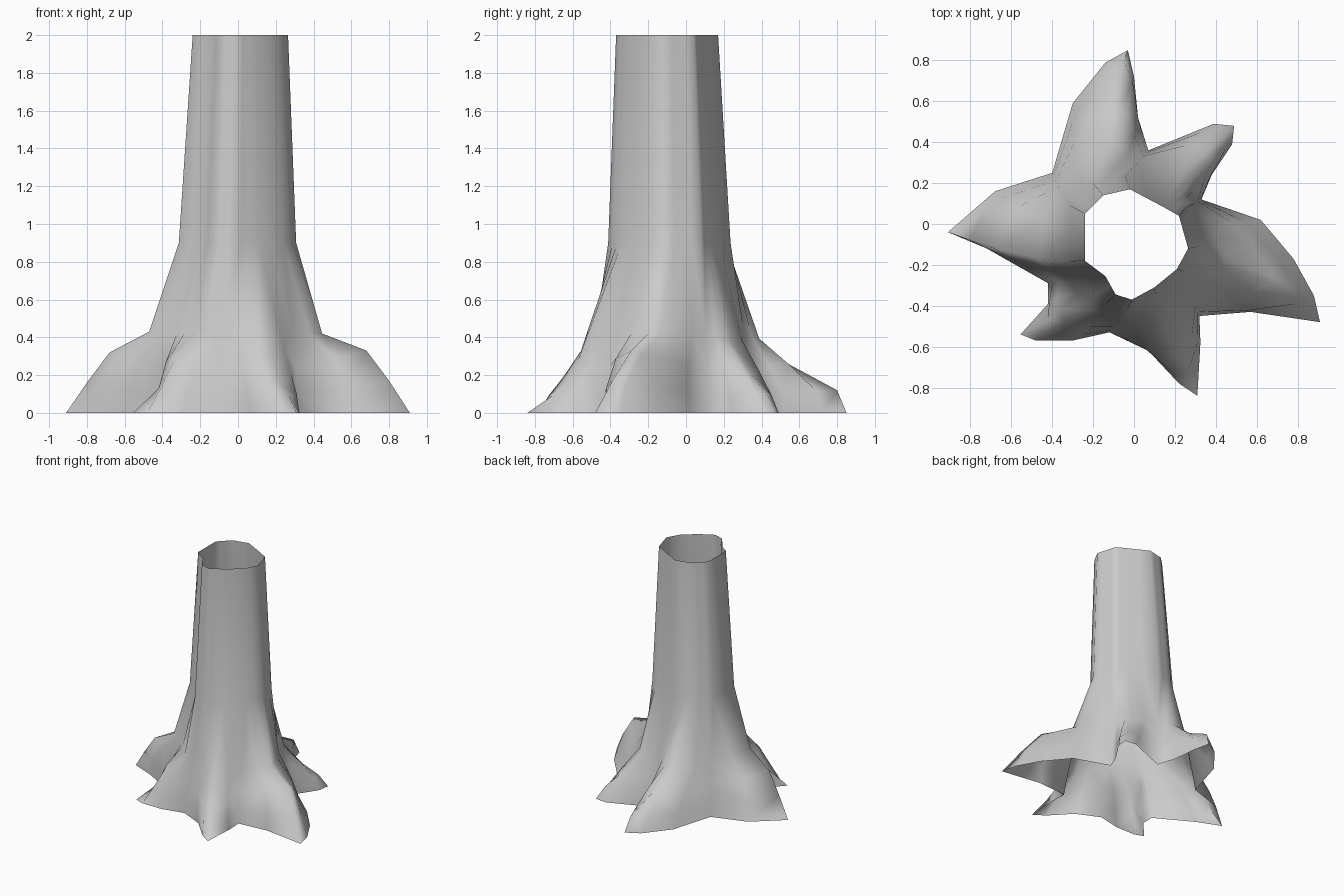
import bpy, bmesh, math
from mathutils import Vector

if "Cube" in bpy.data.objects:
    bpy.data.objects.remove(bpy.data.objects["Cube"])

TRUNK_TOP, NECK = 2.0, 0.9


def trunk_points(x, y):
    """Top rim point and the wider point below it where the roots begin."""
    return [Vector((x, y, TRUNK_TOP)),
            Vector((x * 1.23 - 0.018, y * 1.2 + 0.032, NECK))]


def ridge(rim, crest, tip):
    """Column running down the crest of a root to its tip."""
    return trunk_points(*rim) + [Vector(p) for p in crest] + [Vector((*tip, 0))]


def valley(rim, foot):
    """Column running down the hollow between two roots."""
    rim, neck = trunk_points(*rim)
    foot = Vector((*foot, 0))
    column = [rim, neck]
    for spread, height in ((0.58, 0.42), (0.77, 0.25), (0.91, 0.1)):
        p = neck.lerp(foot, spread)
        p.z = height
        column.append(p)
    return column + [foot]


def flank(a, b, t, foot):
    """Column on the side of a root, swelling out over its ground point."""
    column = [p.lerp(q, t) for p, q in zip(a, b)]
    for p, swell in zip(column[2:], (0.07, 0.3, 0.6, 1)):
        p.xy = p.xy.lerp(Vector(foot), swell)
    column[-1].z = 0
    return column


# Each pair: a column, then the ground points between it and the next column
flare = [
    # left root
    (ridge((0.265, -0.12), [(0.445, -0.2, 0.42), (0.68, -0.29, 0.33), (0.8, -0.39, 0.17)],
           (0.91, -0.48)), [(0.88, -0.35), (0.78, -0.17), (0.62, 0.02)]),
    (valley((0.22, 0.04), (0.33, 0.12)), [(0.38, 0.24), (0.48, 0.39)]),
    # back left root
    (ridge((0.15, 0.08), [(0.24, 0.25, 0.36), (0.35, 0.35, 0.2), (0.44, 0.43, 0.1)],
           (0.49, 0.48)), [(0.39, 0.49)]),
    (valley((-0.02, 0.17), (0.07, 0.36)), [(0.02, 0.52), (0, 0.72)]),
    # back root
    (ridge((-0.15, 0.14), [(-0.13, 0.39, 0.38), (-0.1, 0.54, 0.26), (-0.05, 0.8, 0.12)],
           (-0.03, 0.85)), [(-0.14, 0.79), (-0.3, 0.59)]),
    (valley((-0.24, 0.05), (-0.4, 0.25)), [(-0.68, 0.16)]),
    # right root
    (ridge((-0.24, -0.18), [(-0.47, -0.17, 0.43), (-0.68, -0.12, 0.32), (-0.8, -0.08, 0.16)],
           (-0.91, -0.04)), [(-0.72, -0.12)]),
    (valley((-0.14, -0.255), (-0.42, -0.29)), [(-0.42, -0.39)]),
    # front right root
    (ridge((-0.09, -0.345), [(-0.21, -0.38, 0.44), (-0.36, -0.42, 0.3), (-0.42, -0.47, 0.13)],
           (-0.555, -0.54)), [(-0.48, -0.57), (-0.3, -0.57)]),
    (valley((-0.01, -0.37), (-0.12, -0.53)), [(0.07, -0.62), (0.22, -0.78)]),
    # front root
    (ridge((0.1, -0.31), [(0.18, -0.57, 0.28), (0.23, -0.65, 0.15), (0.27, -0.71, 0.09)],
           (0.31, -0.84)), [(0.325, -0.58)]),
    (valley((0.21, -0.22), (0.32, -0.45)), [(0.57, -0.43)]),
]

# Fill in the root flanks between neighbouring columns
columns = []
for i, (column, ground) in enumerate(flare):
    following = flare[(i + 1) % len(flare)][0]
    columns.append(column)
    for k, foot in enumerate(ground, 1):
        columns.append(flank(column, following, k / (len(ground) + 1), foot))

# Skin the columns into one hollow shell, open at rim and ground
bm = bmesh.new()
grid = [[bm.verts.new(p) for p in column] for column in columns]
for i, column in enumerate(grid):
    following = grid[(i + 1) % len(grid)]
    for k in range(len(column) - 1):
        bm.faces.new((column[k], column[k + 1], following[k + 1], following[k]))
bmesh.ops.triangulate(bm, faces=[f for f in bm.faces
                                 if min(v.co.z for v in f.verts) < NECK - 0.01])
mesh = bpy.data.meshes.new("tree_trunk")
bm.to_mesh(mesh)
bm.free()

bark = bpy.data.materials.new("bark_grey")
bark.use_nodes = True
grey = (0.6, 0.6, 0.6, 1)
bark.diffuse_color = grey
bark.node_tree.nodes["Principled BSDF"].inputs["Base Color"].default_value = grey
mesh.materials.append(bark)

trunk = bpy.data.objects.new("tree_trunk", mesh)
bpy.context.collection.objects.link(trunk)
bpy.context.view_layer.objects.active = trunk
trunk.select_set(True)
bpy.ops.object.shade_smooth_by_angle(angle=math.radians(100))
